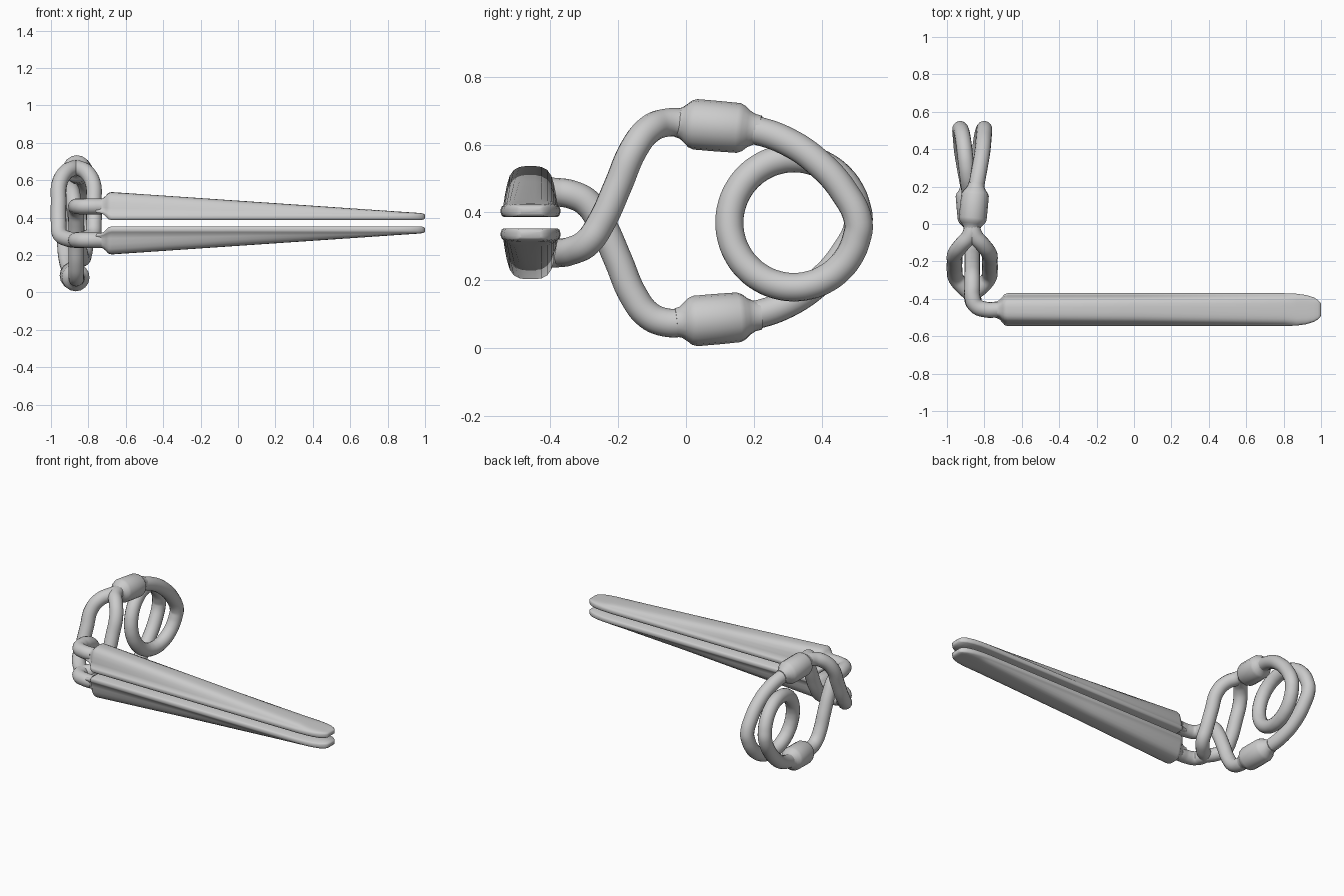
import bpy, bmesh, math

if "Cube" in bpy.data.objects:
    bpy.data.objects.remove(bpy.data.objects["Cube"])

CX, CZ, JY = -0.865, 0.37, -0.458   # spring plane, mid height, jaw centre line
R = 0.042                           # wire radius


def finish(ob, angle=50):
    bpy.ops.object.select_all(action='DESELECT')
    ob.select_set(True)
    bpy.context.view_layer.objects.active = ob
    if ob.type == 'CURVE':
        bpy.ops.object.convert(target='MESH')
    bpy.ops.object.shade_smooth_by_angle(angle=math.radians(angle))


def tube(name, pts, radii=None):
    """Smooth round wire through pts; optional radii make a turned profile."""
    cu = bpy.data.curves.new(name, 'CURVE')
    cu.dimensions = '3D'
    cu.bevel_depth = R
    cu.bevel_resolution = 6
    cu.resolution_u = 6
    cu.use_fill_caps = True
    if radii:
        sp = cu.splines.new('POLY')
        sp.points.add(len(pts) - 1)
        for p, co, r in zip(sp.points, pts, radii):
            p.co = (*co, 1)
            p.radius = r / R
    else:
        sp = cu.splines.new('BEZIER')
        sp.bezier_points.add(len(pts) - 1)
        for p, co in zip(sp.bezier_points, pts):
            p.co = co
            p.handle_left_type = p.handle_right_type = 'AUTO'
    ob = bpy.data.objects.new(name, cu)
    bpy.context.collection.objects.link(ob)
    bpy.context.view_layer.update()
    finish(ob)


# jaws: D-shaped section lofted along x with a rounded tip and a necked root
def section(x, hw, s, sign):
    h = 0.15 - 0.112 * max(0, x + 0.68) / 1.65
    lip = 0.034
    half = [(0.90, 0), (0.97, 0.004), (1, 0.013), (1, 0.022), (0.97, 0.030), (0.91, lip)]
    half += [(w, lip + (h - lip) * f) for w, f in
             ((0.86, 0.25), (0.79, 0.52), (0.70, 0.75), (0.56, 0.90), (0.38, 0.975), (0.16, 1))]
    loop = half + [(-w, z) for w, z in reversed(half)]
    zc = 0.073 if x < 0 else h / 2
    return [(x, JY + w * hw * (s if x < 0 else 1),
             CZ + sign * (0.017 + zc + (z - zc) * s)) for w, z in loop]


stations = [(-0.76, .088, .46), (-0.735, .088, .50), (-0.718, .088, .60), (-0.704, .088, .78),
            (-0.692, .088, .94), (-0.675, .088, 1), (0.0, .088, 1), (0.8, .088, 1),
            (0.87, .085, 1), (0.92, .078, 1), (0.96, .066, 1), (0.983, .052, .95),
            (0.995, .040, .8), (1.0, .030, .5)]


def jaw(name, sign):
    bm = bmesh.new()
    rings = [[bm.verts.new(c) for c in section(*st, sign)] for st in stations]
    n = len(rings[0])
    for a, b in zip(rings, rings[1:]):
        for i in range(n):
            bm.faces.new((a[i], a[(i + 1) % n], b[(i + 1) % n], b[i]))
    bm.faces.new(rings[0])
    bm.faces.new(rings[-1])
    bmesh.ops.recalc_face_normals(bm, faces=bm.faces)
    me = bpy.data.meshes.new(name)
    bm.to_mesh(me)
    bm.free()
    ob = bpy.data.objects.new(name, me)
    bpy.context.collection.objects.link(ob)
    finish(ob, 60)


jaw("upper_jaw", 1)
jaw("lower_jaw", -1)

# crossing arms: (spread, y, z) for the lower jaw's arm, rising to the top collar
root = [(-0.73, JY, 0.28), (-0.79, JY, 0.28), (-0.845, -0.437, 0.28)]
arm = [(0, -0.385, 0.28), (0.05, -0.335, 0.288), (0.087, -0.29, 0.312), (0.094, -0.25, 0.37),
       (0.094, -0.2, 0.48), (0.089, -0.155, 0.585), (0.055, -0.11, 0.643),
       (0.014, -0.06, 0.664), (0, 0.0, 0.664), (0, 0.03, 0.662)]
for name, side in (("split_arm_left", -1), ("split_arm_right", 1)):
    tube(name, root + [(CX + side * o, y, z) for o, y, z in arm])
# the upper jaw's single arm passes between them down to the bottom collar
tube("single_arm", [(x, y, 2 * CZ - z) for x, y, z in root]
     + [(CX, y, 2 * CZ - z) for o, y, z in arm])

# turned collars joining arms and spring
profile = [(-0.03, .042), (-0.015, .046), (0, .058), (0.012, .069), (0.028, .0745), (0.09, .0745),
           (0.155, .0735), (0.170, .067), (0.185, .054), (0.202, .045), (0.22, .042)]
for name, s in (("top_collar", 1), ("bottom_collar", -1)):
    tube(name, [(CX + s * 0.1 * y, y, CZ + s * (0.292 - 0.085 * y)) for y, r in profile],
         [r for y, r in profile])

# coil spring: half the path, then the same half turned about the y axis
coil = [(.014, .14, .650), (.022, .2, .643), (.04, .3, .608), (.055, .39, .546), (.062, .465, .462)]
for k in range(13):
    a = math.pi * k / 12
    coil.append((.065 * (1 - k / 12), .318 + .19 * math.cos(a), CZ - .19 * math.sin(a)))
coil += [(-o, y, 2 * CZ - z) for o, y, z in reversed(coil[:-1])]
tube("coil_spring", [(CX + o, y, z) for o, y, z in coil])
